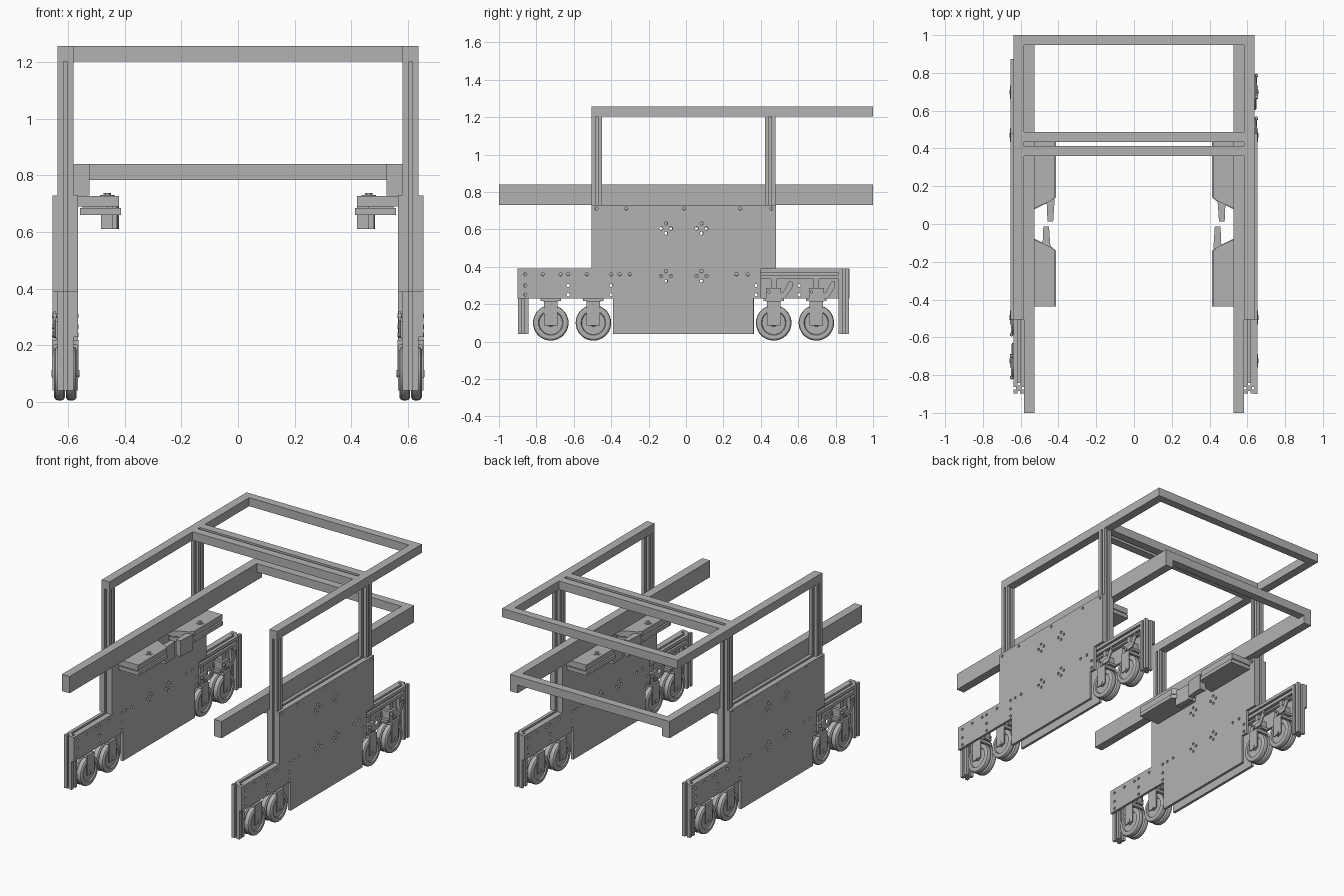
import bpy, bmesh, math
from mathutils import Matrix, Vector

cube = bpy.data.objects.get("Cube")
if cube:
    bpy.data.objects.remove(cube, do_unlink=True)

GREY = (0.45, 0.45, 0.45, 1)
mat = bpy.data.materials.new("plain grey")
mat.use_nodes = True
mat.diffuse_color = GREY
mat.node_tree.nodes["Principled BSDF"].inputs["Base Color"].default_value = GREY

YC = -0.013      # middle of the side units
UX = 0.61        # distance of the side units from the centre line
H = 0.028        # half width of a bar
TURN = Matrix.Rotation(math.pi, 4, 'Z')
UNITS = [("left", Matrix.Translation((UX, YC, 0))), ("right", Matrix.Translation((-UX, YC, 0)))]


def prism(bm, pts, axis, a, b):
    """Extrude a flat outline along an axis from a to b."""
    def at(p, d):
        return {'X': (d, p[0], p[1]), 'Y': (p[0], d, p[1]), 'Z': (p[0], p[1], d)}[axis]
    lo = [bm.verts.new(at(p, a)) for p in pts]
    hi = [bm.verts.new(at(p, b)) for p in pts]
    bm.faces.new(lo)
    bm.faces.new(hi)
    for i in range(len(pts)):
        j = (i + 1) % len(pts)
        bm.faces.new((lo[i], lo[j], hi[j], hi[i]))


def box(bm, x0, x1, y0, y1, z0, z1):
    prism(bm, [(x0, y0), (x1, y0), (x1, y1), (x0, y1)], 'Z', z0, z1)


def disc(bm, c, r, axis, a, b, n=12):
    pts = [(c[0] + r * math.cos(math.tau * i / n), c[1] + r * math.sin(math.tau * i / n)) for i in range(n)]
    prism(bm, pts, axis, a, b)


def slotted(bm, c, axis, a, b):
    """Square bar with a groove along each side."""
    g, d = 0.007, 0.014
    quarter = [(H, -H), (H, -g), (H - d, -g), (H - d, g), (H, g)]
    pts = []
    for k in range(4):
        for x, y in quarter:
            for _ in range(k):
                x, y = -y, x
            pts.append((c[0] + x, c[1] + y))
    prism(bm, pts, axis, a, b)


def mesh(name, bm):
    bmesh.ops.recalc_face_normals(bm, faces=bm.faces)
    me = bpy.data.meshes.new(name)
    bm.to_mesh(me)
    bm.free()
    me.materials.append(mat)
    return me


def place(name, me, m=Matrix()):
    ob = bpy.data.objects.new(name, me)
    bpy.context.collection.objects.link(ob)
    ob.matrix_world = m
    return ob


# Upper frame: side rails and three cross bars
bm = bmesh.new()
for s in (-1, 1):
    box(bm, s * UX - H, s * UX + H, -0.505, 1.0, 1.202, 1.258)
for y0, y1 in ((0.36, 0.413), (0.435, 0.488), (0.947, 1.0)):
    box(bm, H - UX, UX - H, y0, y1, 1.202, 1.258)
place("upper_frame", mesh("upper_frame", bm))

# Lower frame: deep rails and rear cross bar
bm = bmesh.new()
for s in (-1, 1):
    box(bm, s * 0.5535 - H, s * 0.5535 + H, -1.0, 1.0, 0.73, 0.84)
box(bm, -0.5255, 0.5255, 0.947, 1.0, 0.784, 0.84)
place("lower_frame", mesh("lower_frame", bm))

# Slotted skeleton of a side unit
bm = bmesh.new()
for s in (-1, 1):
    slotted(bm, (0, s * 0.464), 'Z', 0.39, 1.202)
    slotted(bm, (0, s * 0.857), 'Z', 0.04, 0.39)
slotted(bm, (0, 0.362), 'Y', -0.829, 0.829)
slotted(bm, (0, 0.70), 'Y', -0.436, 0.436)
skeleton = mesh("unit_skeleton", bm)

# Side plate with bolt holes
bm = bmesh.new()
outline = [(-0.9, 0.23), (-0.39, 0.23), (-0.39, 0.04), (0.36, 0.04), (0.36, 0.23), (0.4, 0.23),
           (0.4, 0.39), (0.48, 0.39), (0.48, 0.73), (-0.505, 0.73), (-0.505, 0.39), (-0.9, 0.39)]
prism(bm, [(y - YC, z) for y, z in outline], 'X', H, 0.045)
plate_me = mesh("side_plate", bm)
holes = [(y, 0.71) for y in (-0.48, -0.32, -0.01, 0.29, 0.455)]
holes += [(y, 0.36) for y in (-0.86, -0.765, -0.67, -0.63, -0.53, -0.4, -0.355, -0.3, 0.27, 0.33)]
holes += [(y, z) for y in (-0.86, -0.63, -0.4, 0.375) for z in (0.25, 0.3)]
for y in (-0.107, 0.083):
    for z in (0.605, 0.35):
        holes += [(y - 0.026, z), (y + 0.026, z), (y, z - 0.026), (y, z + 0.026)]
bm = bmesh.new()
for y, z in holes:
    disc(bm, (y - YC, z), 0.009, 'X', 0.0, 0.08)
cutter = place("hole_cutter", mesh("hole_cutter", bm))
cutter.hide_render = True
plate = place("side_plate", plate_me)
mod = plate.modifiers.new("holes", 'BOOLEAN')
mod.operation = 'DIFFERENCE'
mod.solver = 'EXACT'
mod.object = cutter
bpy.context.view_layer.update()
dg = bpy.context.evaluated_depsgraph_get()
plate_me = bpy.data.meshes.new_from_object(plate.evaluated_get(dg))
for ob in (plate, cutter):
    bpy.data.objects.remove(ob, do_unlink=True)

# Castor wheel, turned around its axle
bm = bmesh.new()
half = [(0, 0.016), (0.018, 0.016), (0.02, 0.011), (0.062, 0.011), (0.066, 0.019), (0.084, 0.019), (0.092, 0.014)]
prof = half + [(0.095, 0.006), (0.095, -0.006)] + [(r, -x) for r, x in reversed(half)]
vs = [bm.verts.new((x, 0, r)) for r, x in prof]
es = [bm.edges.new(p) for p in zip(vs, vs[1:])]
bmesh.ops.spin(bm, geom=vs + es, cent=(0, 0, 0), axis=(1, 0, 0), angle=math.tau, steps=36, use_duplicate=False)
bmesh.ops.remove_doubles(bm, verts=bm.verts, dist=1e-5)
wheel = mesh("castor_wheel", bm)

# Castor fork with axle and mounting plate
bm = bmesh.new()
for s in (-1, 1):
    box(bm, s * 0.0435 - 0.003, s * 0.0435 + 0.003, -0.036, 0.036, 0.085, 0.215)
box(bm, -0.0465, 0.0465, -0.036, 0.036, 0.2, 0.218)
box(bm, -0.028, 0.028, -0.055, 0.055, 0.218, 0.234)
disc(bm, (0, 0.1), 0.012, 'X', -0.049, 0.049)
fork = mesh("castor_fork", bm)

# Linkage on the open side of each castor
bm = bmesh.new()
box(bm, -0.03, 0.03, -0.035, 0.035, 0.234, 0.285)
box(bm, 0.028, 0.034, -0.04, 0.04, 0.215, 0.285)
link = [(-0.01, 0.225), (0.06, 0.23), (0.1, 0.29), (0.1, 0.32), (0.08, 0.32), (0.05, 0.262), (-0.01, 0.25)]
prism(bm, link, 'X', 0.034, 0.042)
for c in ((0.09, 0.305), (0.005, 0.237), (-0.025, 0.265)):
    disc(bm, c, 0.008, 'X', 0.03, 0.047)
box(bm, -0.02, 0.02, -0.015, 0.015, 0.285, 0.336)
linkage = mesh("castor_linkage", bm)

# Assemble both side units
for side, base in UNITS:
    place(side + "_unit_skeleton", skeleton, base)
    for face, turn in (("outer", Matrix()), ("inner", TURN)):
        place(f"{side}_{face}_side_plate", plate_me, base @ turn)
        for i, y in enumerate((0.482, 0.71)):
            m = base @ turn @ Matrix.Translation((0, y, 0))
            tag = f"{side}_{face}_{i + 1}"
            place(tag + "_castor_fork", fork, m)
            place(tag + "_castor_linkage", linkage, m)
            for dx in (-0.0205, 0.0205):
                w = place(tag + "_castor_wheel", wheel, m @ Matrix.Translation((dx, 0, 0.1)))

# Docking brackets with hooks inside the rails
bm = bmesh.new()
for s, shift in ((1, 0.0), (-1, 0.022)):
    def pts(p):
        return [(x, s * y) for x, y in p]
    shape = [(0.565, 0.437), (0.42, 0.437), (0.42, 0.14), (0.445, 0.12), (0.49, 0.1), (0.53, 0.08), (0.565, 0.08)]
    prism(bm, pts(shape), 'Z', 0.69, 0.728)
    prism(bm, pts([(x - 0.006, y) for x, y in shape]), 'Z', 0.66, 0.685)
    box(bm, 0.46, 0.55, s * 0.15, s * 0.4, 0.684, 0.691)
    hook = [(0.442, 0.13), (0.485, 0.13), (0.48, 0.012), (0.45, 0.012)]
    prism(bm, pts([(x - shift, y) for x, y in hook]), 'Z', 0.61, 0.715)
    disc(bm, (0.462, s * 0.265), 0.025, 'Z', 0.727, 0.731, 20)
    disc(bm, (0.462, s * 0.265), 0.013, 'Z', 0.73, 0.738, 6)
bracket = mesh("docking_bracket", bm)
place("left_docking_bracket", bracket)
place("right_docking_bracket", bracket, TURN)

# Smooth the round wheels but keep their edges
bpy.ops.object.select_all(action='DESELECT')
w.select_set(True)
bpy.context.view_layer.objects.active = w
bpy.ops.object.shade_smooth_by_angle(angle=math.radians(30))
